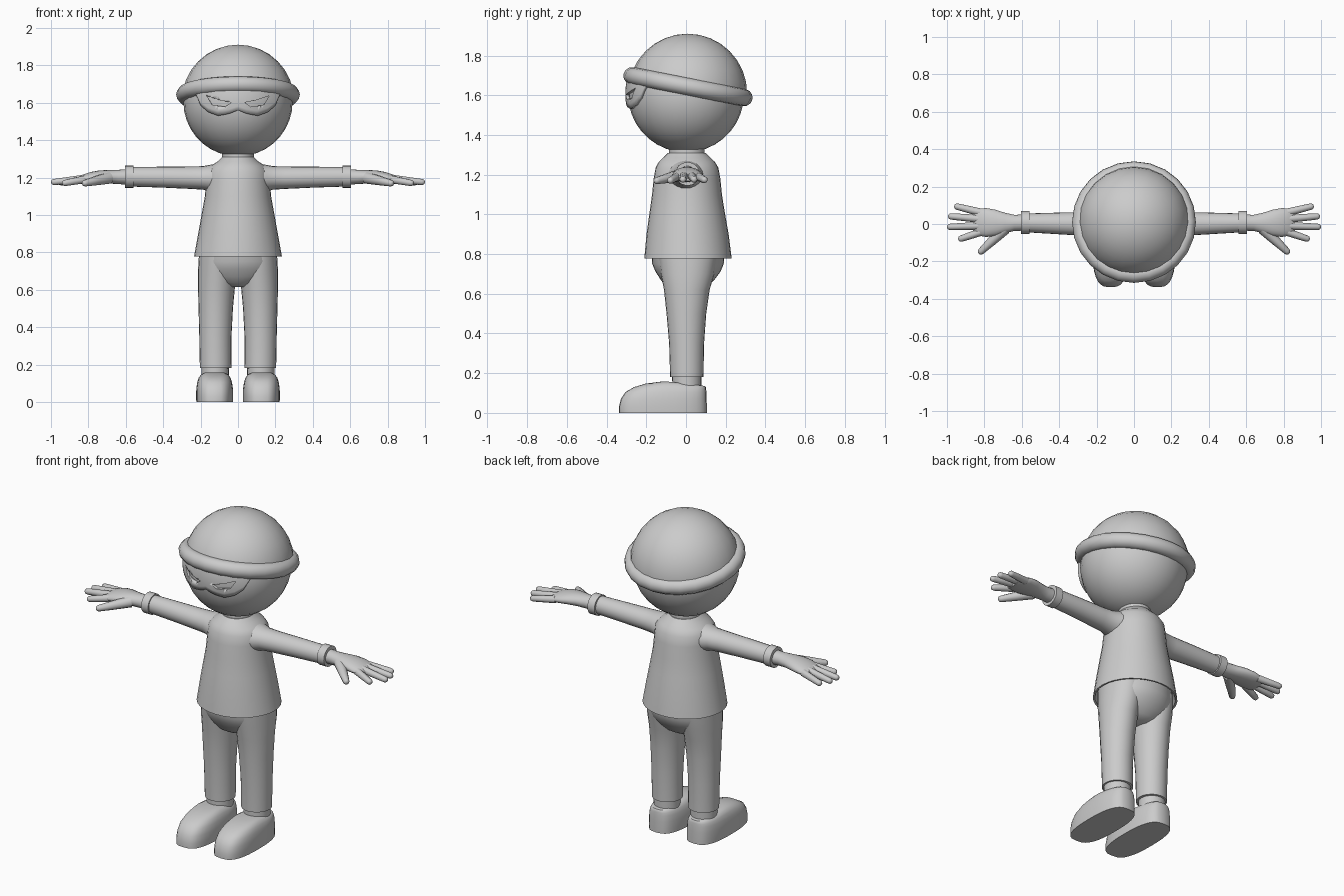
import bpy, bmesh, math
from mathutils import Vector

if "Cube" in bpy.data.objects:
    bpy.data.objects.remove(bpy.data.objects["Cube"])

grey = bpy.data.materials.new("light_grey")
grey.diffuse_color = (0.6, 0.6, 0.6, 1)
grey.use_nodes = True
grey.node_tree.nodes["Principled BSDF"].inputs["Base Color"].default_value = grey.diffuse_color


def finish(obj, mirror=False, angle=40):
    obj.data.materials.clear()
    obj.data.materials.append(grey)
    if mirror:
        obj.modifiers.new("Mirror", 'MIRROR')
    bpy.ops.object.select_all(action='DESELECT')
    obj.select_set(True)
    bpy.context.view_layer.objects.active = obj
    bpy.ops.object.shade_smooth_by_angle(angle=math.radians(angle))
    return obj


def make(name, bm, **kw):
    bmesh.ops.recalc_face_normals(bm, faces=bm.faces)
    mesh = bpy.data.meshes.new(name)
    bm.to_mesh(mesh)
    bm.free()
    obj = bpy.data.objects.new(name, mesh)
    bpy.context.collection.objects.link(obj)
    return finish(obj, **kw)


def loft(bm, rings):
    """Skin a stack of equal-length point rings and cap both ends."""
    rows = [[bm.verts.new(p) for p in r] for r in rings]
    n = len(rows[0])
    for a, b in zip(rows, rows[1:]):
        for i in range(n):
            j = (i + 1) % n
            bm.faces.new((a[i], a[j], b[j], b[i]))
    bm.faces.new(rows[0])
    bm.faces.new(rows[-1])


def ellipse(c, u, v, n):
    c, u, v = Vector(c), Vector(u), Vector(v)
    return [c + u * math.cos(t) + v * math.sin(t)
            for t in (2 * math.pi * i / n for i in range(n))]


def upright(name, sections, n=32, **kw):
    """Sections are (z, cx, cy, rx, ry)."""
    bm = bmesh.new()
    loft(bm, [ellipse((x, y, z), (rx, 0, 0), (0, ry, 0), n) for z, x, y, rx, ry in sections])
    return make(name, bm, **kw)


def sideways(bm, sections, n=20):
    """Sections are (x, cy, cz, ry, rz)."""
    loft(bm, [ellipse((x, y, z), (0, ry, 0), (0, 0, rz), n) for x, y, z, ry, rz in sections])


def finger(bm, a, b, ra, rb):
    a, b = Vector(a), Vector(b)
    d = (b - a).normalized()
    u = d.cross(Vector((0, 0, 1))).normalized()
    v = u.cross(d)
    stops = [(a, ra), (a.lerp(b, 0.5), (ra + rb) / 2), (b - d * rb, rb),
             (b - d * rb * 0.4, rb * 0.8), (b - d * rb * 0.1, rb * 0.42)]
    loft(bm, [ellipse(c, u * r, v * r, 10) for c, r in stops])


# Head
bpy.ops.mesh.primitive_uv_sphere_add(segments=28, ring_count=18, radius=0.292, location=(0, 0, 1.605))
head = bpy.context.object
head.name = "head"
finish(head)

# Hat dome: upper part of a sphere, cut along the tilted brim plane
TILT = math.radians(-11)
bm = bmesh.new()
bmesh.ops.create_uvsphere(bm, u_segments=24, v_segments=16, radius=0.3)
for v in bm.verts:
    v.co += Vector((0, 0.008, 1.61))
cut = bmesh.ops.bisect_plane(bm, geom=bm.verts[:] + bm.edges[:] + bm.faces[:],
                             plane_co=(0, 0.008, 1.645),
                             plane_no=(0, -math.sin(TILT), math.cos(TILT)), clear_inner=True)
make("hat_dome", bm)

# Rolled brim
bpy.ops.mesh.primitive_torus_add(major_segments=24, minor_segments=12, major_radius=0.287,
                                 minor_radius=0.044, location=(0, 0.01, 1.643), rotation=(TILT, 0, 0))
brim = bpy.context.object
brim.name = "hat_brim"
finish(brim, angle=50)

# Eye mask: curved patch hugging the face, with a shaped lower edge
LOWER = [(0, 1.56), (0.05, 1.54), (0.107, 1.53), (0.16, 1.55), (0.2, 1.585), (0.225, 1.645)]


def lower_edge(x):
    for (x0, z0), (x1, z1) in zip(LOWER, LOWER[1:]):
        if x <= x1:
            return z0 + (z1 - z0) * (x - x0) / (x1 - x0)
    return LOWER[-1][1]


bm = bmesh.new()
columns = []
for i in range(-16, 17):
    x = 0.225 * math.sin(i / 16 * math.pi / 2)
    zb = lower_edge(abs(x))
    column = []
    for k in range(7):
        z = zb + (1.69 - zb) * k / 6
        column.append(bm.verts.new((x, -math.sqrt(0.306 ** 2 - x * x - (z - 1.605) ** 2), z)))
    columns.append(column)
for a, b in zip(columns, columns[1:]):
    for k in range(6):
        bm.faces.new((a[k], b[k], b[k + 1], a[k + 1]))
mask = make("eye_mask", bm)
# Thickness always runs inwards
solid = mask.modifiers.new("Solidify", 'SOLIDIFY')
solid.thickness = 0.016
solid.offset = -1 if mask.data.polygons[len(mask.data.polygons) // 2].normal.y < 0 else 1

# Slanted eye openings
EYE = [(0.037, 1.601), (0.1, 1.614), (0.166, 1.636), (0.137, 1.588), (0.068, 1.578)]
bm = bmesh.new()
for s in (-1, 1):
    loft(bm, [[(s * x, y, z) for x, z in EYE] for y in (-0.4, -0.1)])
cutter = make("eye_cutter", bm)
cutter.hide_render = True
cutter.hide_set(True)
holes = mask.modifiers.new("Eyes", 'BOOLEAN')
holes.operation = 'DIFFERENCE'
holes.solver = 'EXACT'
holes.object = cutter

# Neck and shirt
upright("neck", [(1.2, 0, 0.004, 0.085, 0.088), (1.34, 0, 0.004, 0.085, 0.09)])
upright("shirt", [(0.82, 0, 0.01, 0.21, 0.195), (0.78, 0, 0.01, 0.224, 0.209),
                  (0.778, 0, 0.01, 0.235, 0.22), (0.9, 0, 0.008, 0.213, 0.207),
                  (1.0, 0, 0.006, 0.195, 0.191), (1.1, 0, 0.005, 0.177, 0.176),
                  (1.18, 0, 0.005, 0.17, 0.168), (1.235, 0, 0.005, 0.165, 0.158),
                  (1.265, 0, 0.004, 0.14, 0.141), (1.285, 0, 0.004, 0.11, 0.12),
                  (1.31, 0, 0.004, 0.085, 0.094)])

# Arms with a flared shoulder
bm = bmesh.new()
sideways(bm, [(0.08, 0, 1.195, 0.11, 0.083), (0.15, 0, 1.196, 0.085, 0.072),
              (0.185, 0, 1.198, 0.07, 0.063), (0.25, 0, 1.199, 0.064, 0.06),
              (0.4, 0.003, 1.202, 0.058, 0.056), (0.58, 0.006, 1.204, 0.05, 0.052)])
make("arm", bm, mirror=True)

bm = bmesh.new()
sideways(bm, [(0.558, 0.008, 1.204, 0.061, 0.059), (0.604, 0.008, 1.204, 0.061, 0.059)], 24)
make("cuff", bm, mirror=True)

# Hands: flattened palm, four fingers and a thumb
bm = bmesh.new()
sideways(bm, [(0.57, 0.008, 1.203, 0.043, 0.043), (0.64, 0.006, 1.203, 0.043, 0.038),
              (0.69, 0.005, 1.204, 0.055, 0.036), (0.74, 0.006, 1.203, 0.07, 0.035),
              (0.79, 0.008, 1.198, 0.077, 0.031), (0.835, 0.01, 1.189, 0.072, 0.025),
              (0.86, 0.01, 1.184, 0.058, 0.016)])
for root, tip in (((0.82, 0.062, 1.19), (0.962, 0.097, 1.172)),
                  ((0.83, 0.028, 1.194), (0.995, 0.042, 1.174)),
                  ((0.83, -0.01, 1.194), (1.0, -0.016, 1.174)),
                  ((0.82, -0.043, 1.19), (0.94, -0.084, 1.168))):
    finger(bm, root, tip, 0.021, 0.017)
finger(bm, (0.69, -0.025, 1.198), (0.83, -0.158, 1.167), 0.032, 0.018)
make("hand", bm, mirror=True)

# Hips and trouser legs
upright("hips", [(0.615, 0, 0.005, 0.06, 0.07), (0.635, 0, 0.005, 0.13, 0.105),
                 (0.67, 0, 0.008, 0.18, 0.135), (0.71, 0, 0.01, 0.203, 0.163),
                 (0.75, 0, 0.01, 0.21, 0.18), (0.83, 0, 0.01, 0.205, 0.186)])
upright("trouser_leg", [(0.18, 0.12, 0.004, 0.07, 0.07), (0.182, 0.12, 0.004, 0.084, 0.084),
                        (0.35, 0.121, 0.003, 0.086, 0.088), (0.5, 0.119, 0.002, 0.092, 0.1),
                        (0.62, 0.115, 0.004, 0.099, 0.115), (0.7, 0.111, 0.008, 0.103, 0.135),
                        (0.8, 0.108, 0.01, 0.1, 0.15)], n=24, mirror=True)
upright("ankle", [(0.09, 0.122, 0.004, 0.072, 0.072), (0.2, 0.122, 0.004, 0.074, 0.074)],
        n=24, mirror=True)

# Shoes: rounded outlines stacked from the sole up, toe pulled back towards the top
bm = bmesh.new()
rings = []
for z, toe, heel, half, drop in ((0, -0.338, 0.105, 0.098, 0), (0.03, -0.338, 0.105, 0.099, 0),
                                 (0.07, -0.328, 0.104, 0.098, 0), (0.105, -0.305, 0.103, 0.093, 0),
                                 (0.13, -0.262, 0.101, 0.085, 0.01),
                                 (0.147, -0.205, 0.1, 0.074, 0.018),
                                 (0.157, -0.13, 0.096, 0.058, 0.022)):
    ring = []
    for i in range(32):
        t = 2 * math.pi * i / 32
        c, s = math.cos(t), math.sin(t)
        px = math.copysign(abs(c) ** 0.65, c) * half
        py = math.copysign(abs(s) ** 0.8, s)
        y = (toe + heel) / 2 + py * (heel - toe) / 2
        ring.append((0.125 + px, y, z - drop * max(0, min(1, (y + 0.08) / 0.18))))
    rings.append(ring)
loft(bm, rings)
make("shoe", bm, mirror=True)
